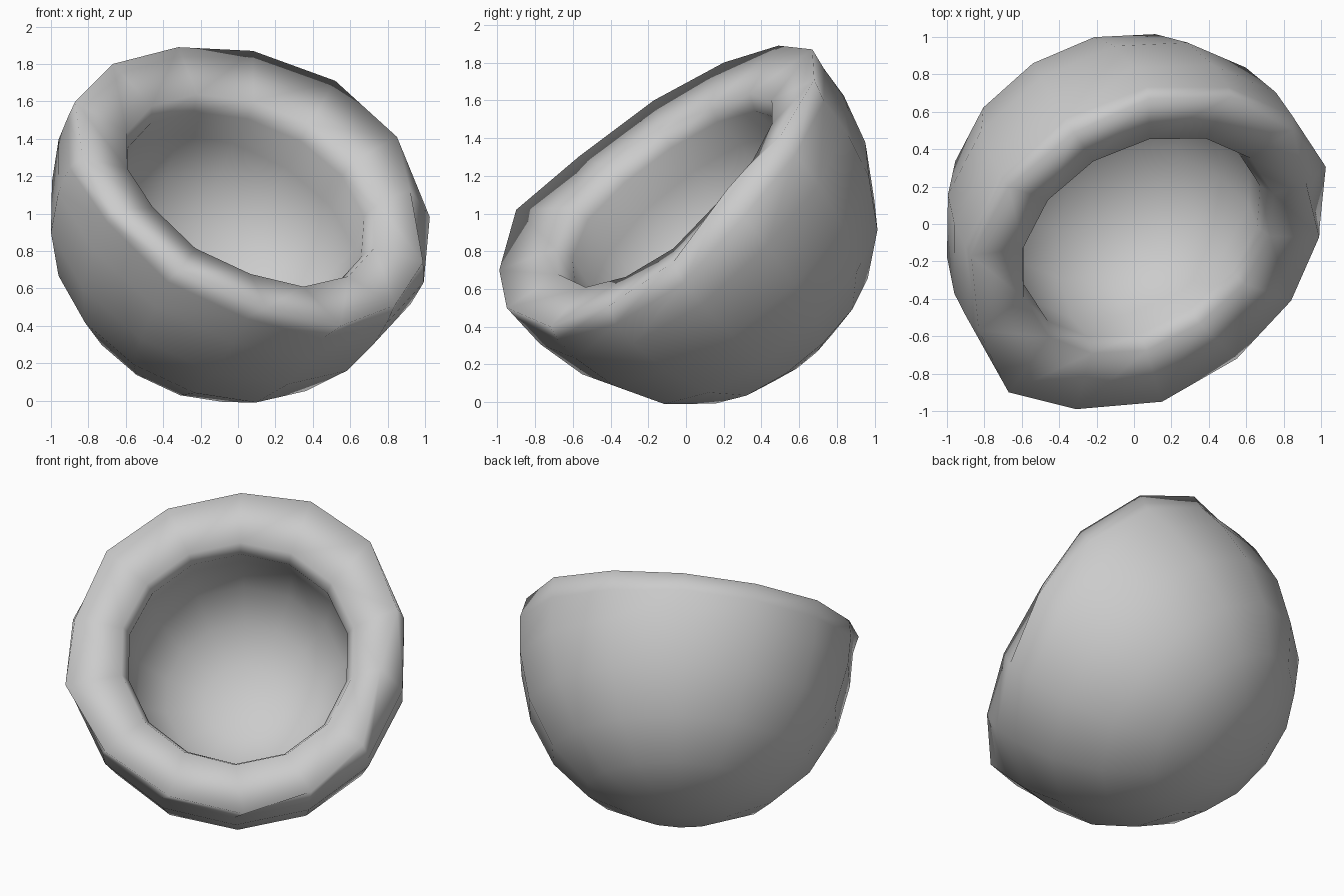
import bpy, bmesh, math
from mathutils import Vector

cube = bpy.data.objects.get("Cube")
if cube:
    bpy.data.objects.remove(cube, do_unlink=True)

# Plain grey material
grey = bpy.data.materials.new("light_grey")
grey.use_nodes = True
colour = (0.6, 0.6, 0.6, 1.0)
grey.diffuse_color = colour
grey.node_tree.nodes["Principled BSDF"].inputs["Base Color"].default_value = colour

# Uneven corners of the rim, in order round the opening
rim = [Vector(p) for p in (
    (-0.32, 0.49, 1.89), (-0.67, 0.2, 1.8), (-0.87, -0.17, 1.6),
    (-0.83, -0.57, 1.3), (-0.67, -0.9, 1.02), (-0.31, -0.99, 0.7),
    (0.15, -0.95, 0.5), (0.55, -0.72, 0.4), (0.84, -0.41, 0.51),
    (0.99, -0.07, 0.74), (0.92, 0.22, 1.13), (0.85, 0.5, 1.41),
    (0.52, 0.68, 1.71), (0.08, 0.67, 1.87))]
SEGMENTS = len(rim)

# Tilted frame: axis points out of the opening, u towards the first rim corner
centre = Vector((0.08, -0.12, 1.15))
axis = Vector((0.365, -0.595, 0.721)).normalized()
u = rim[0] - centre
u = (u - axis * u.dot(axis)).normalized()
v = axis.cross(u)
rim_height = [(p - centre).dot(axis) for p in rim]

# Half sections (radius, height, share of the rim's unevenness)
outside = [(0.31, -1.17, 0), (0.58, -1.05, 0), (0.81, -0.83, 0),
           (0.97, -0.54, 0), (1.04, -0.27, 0.3), (1.05, -0.11, 0.9)]
inside = [(0.73, -0.04, 0.5), (0.69, -0.13, 0.4), (0.72, -0.32, 0),
          (0.65, -0.58, 0), (0.48, -0.78, 0), (0.25, -0.89, 0)]

bm = bmesh.new()


def ring(radius, height, share):
    verts = []
    for i in range(SEGMENTS):
        a = math.tau * i / SEGMENTS
        h = height + share * rim_height[i]
        verts.append(bm.verts.new(centre + axis * h
                                  + (u * math.cos(a) + v * math.sin(a)) * radius))
    return verts


# Outer wall, rim corners, then hollow
rings = [ring(*s) for s in outside]
rings.append([bm.verts.new(p) for p in rim])
rings += [ring(*s) for s in inside]
bottom = bm.verts.new(centre - axis * 1.21)
floor = bm.verts.new(centre - axis * 0.92)
for i in range(SEGMENTS):
    j = (i + 1) % SEGMENTS
    bm.faces.new((bottom, rings[0][j], rings[0][i]))
    bm.faces.new((floor, rings[-1][i], rings[-1][j]))
    for low, high in zip(rings, rings[1:]):
        bm.faces.new((low[i], low[j], high[j], high[i]))
bmesh.ops.recalc_face_normals(bm, faces=bm.faces[:])

mesh = bpy.data.meshes.new("bowl")
bm.to_mesh(mesh)
bm.free()
mesh.materials.append(grey)
for face in mesh.polygons:
    face.use_smooth = True
bowl = bpy.data.objects.new("bowl", mesh)
bpy.context.collection.objects.link(bowl)
